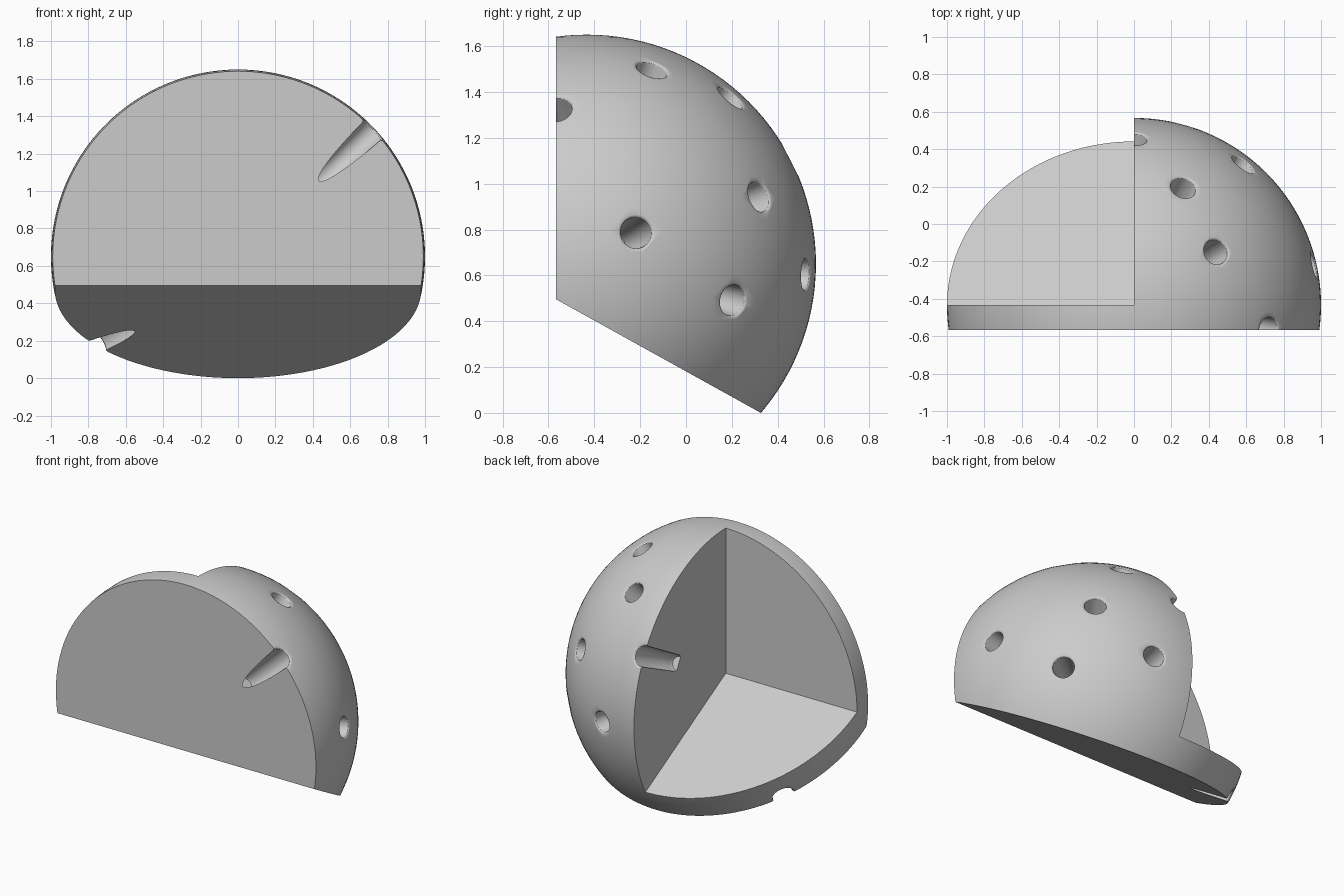
import bpy, bmesh, math
from mathutils import Vector, Matrix

cube = bpy.data.objects.get("Cube")
if cube:
    bpy.data.objects.remove(cube, do_unlink=True)

CENTRE = Vector((0, -0.433, 0.65))
TILT = Vector((0, 0.8744, -0.485))       # direction the sloping cuts run
DOWN = Vector((0, -0.485, -0.8744))      # normal of the sloping underside

grey = bpy.data.materials.new("plain_grey")
grey.use_nodes = True
colour = (0.6, 0.6, 0.6, 1)
grey.diffuse_color = colour
grey.node_tree.nodes["Principled BSDF"].inputs["Base Color"].default_value = colour


def make_object(name, bm):
    bmesh.ops.recalc_face_normals(bm, faces=bm.faces)
    mesh = bpy.data.meshes.new(name)
    bm.to_mesh(mesh)
    bm.free()
    mesh.materials.append(grey)
    obj = bpy.data.objects.new(name, mesh)
    bpy.context.collection.objects.link(obj)
    return obj


def add_box(bm, corner, edges):
    """Box spanned by three edge vectors from one corner."""
    a, b, c = edges
    basis = Matrix((a, b, c)).transposed().to_4x4()
    middle = Matrix.Translation(corner + (a + b + c) / 2)
    bmesh.ops.create_cube(bm, size=1, matrix=middle @ basis)


def add_hole(bm, direction, profile, sides=48):
    """Tapered round pit with a soft rim, pointing at the ball centre."""
    turn = direction.to_track_quat('Z', 'Y')
    rings = []
    for radius, height in profile:
        ring = []
        for i in range(sides):
            a = math.tau * i / sides
            p = Vector((radius * math.cos(a), radius * math.sin(a), height))
            ring.append(bm.verts.new(CENTRE + turn @ p))
        rings.append(ring)
    for low, high in zip(rings, rings[1:]):
        for i in range(sides):
            j = (i + 1) % sides
            bm.faces.new((low[i], low[j], high[j], high[i]))
    bm.faces.new(rings[0])
    bm.faces.new(rings[-1])


# Ball
bm = bmesh.new()
bmesh.ops.create_uvsphere(bm, u_segments=128, v_segments=64, radius=1,
                          matrix=Matrix.Translation(CENTRE))
ball = make_object("cut_ball", bm)

# Pits around the ball
PIT = [(0.045, 0.575), (0.053, 0.59), (0.067, 0.978), (0.069, 0.989),
       (0.074, 0.9945), (0.08, 0.9968), (0.12, 1.02)]
DIRECTIONS = [(0.44, 0.285, 0.85), (0.265, 0.63, 0.73), (0.585, 0.755, 0.295),
              (0.967, 0.217, 0.137), (0.75, 0.64, -0.16), (0.276, 0.96, -0.045),
              (0, 0.89, 0.456), (-0.757, 0.454, -0.47), (0.725, -0.134, 0.68)]
bm = bmesh.new()
for d in DIRECTIONS:
    add_hole(bm, Vector(d).normalized(), PIT)
pits = make_object("pit_cutter", bm)

# Open wedge: one octant with a sloping floor
X, Y, Z = (Vector(v) for v in ((1, 0, 0), (0, 1, 0), (0, 0, 1)))
bm = bmesh.new()
add_box(bm, CENTRE, (-2 * X, 3 * TILT, 4 * Z))
wedge = make_object("wedge_cutter", bm)

# Sloping underside and flat front
bm = bmesh.new()
add_box(bm, CENTRE + DOWN * 0.2 - 2 * X - 2 * TILT, (4 * X, 4 * TILT, 2 * DOWN))
underside = make_object("underside_cutter", bm)
bm = bmesh.new()
add_box(bm, CENTRE - 0.134 * Y - 2 * X - 2 * Z, (4 * X, -2 * Y, 4 * Z))
front = make_object("front_cutter", bm)

# Carve, then drop the cutters
cutters = (pits, wedge, underside, front)
for cutter in cutters:
    cutter.hide_render = True
    mod = ball.modifiers.new(cutter.name, 'BOOLEAN')
    mod.operation = 'DIFFERENCE'
    mod.solver = 'EXACT'
    mod.object = cutter
bpy.context.view_layer.update()
carved = bpy.data.meshes.new_from_object(
    ball.evaluated_get(bpy.context.evaluated_depsgraph_get()))
ball.modifiers.clear()
ball.data = carved
for cutter in cutters:
    bpy.data.objects.remove(cutter, do_unlink=True)

# Smooth curved skin, crisp cut edges
bpy.ops.object.select_all(action='DESELECT')
ball.select_set(True)
bpy.context.view_layer.objects.active = ball
bpy.ops.object.shade_smooth_by_angle(angle=math.radians(30))
